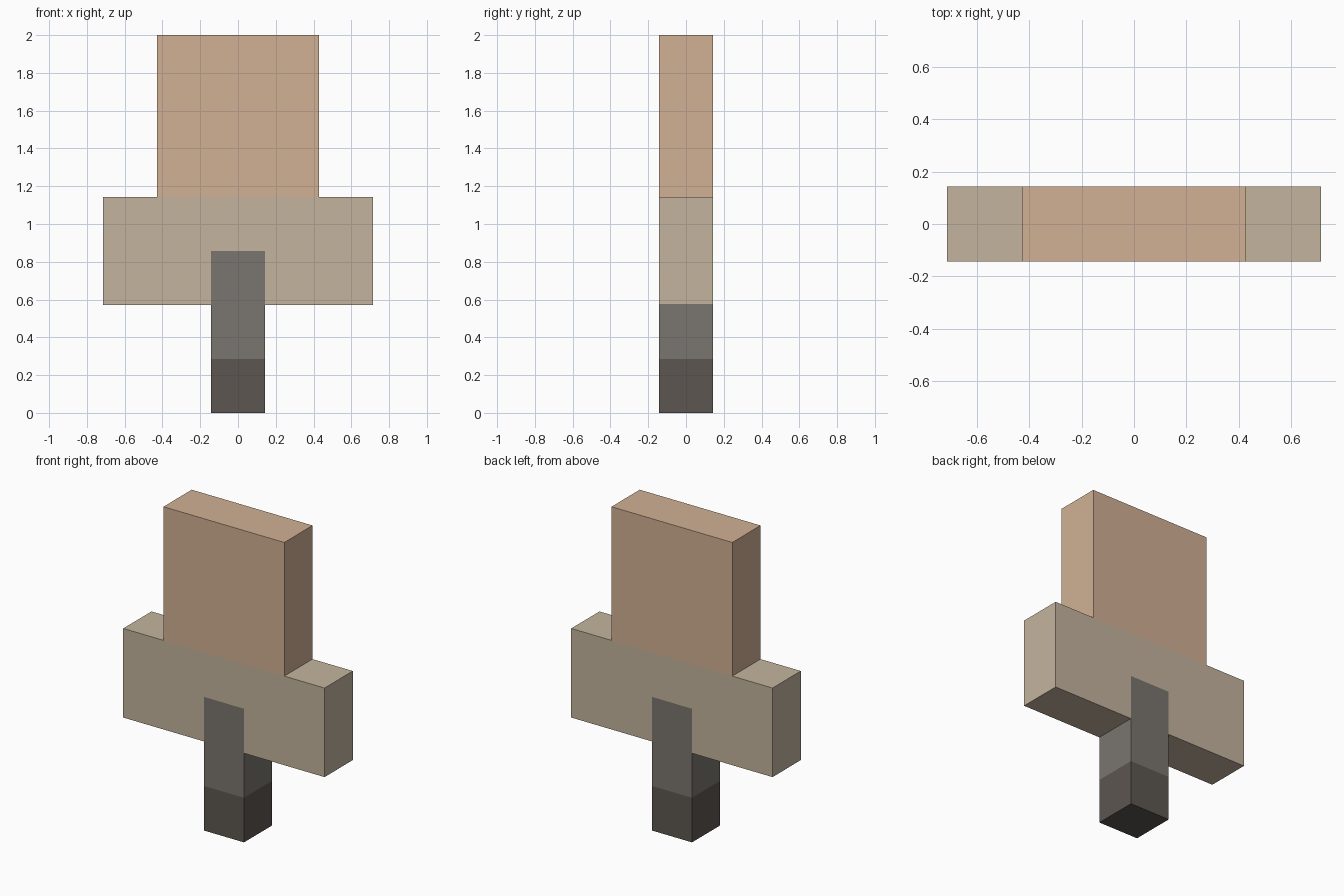
import bpy
import bmesh

if "Cube" in bpy.data.objects:
    bpy.data.objects.remove(bpy.data.objects["Cube"])

U = 2 / 14  # one grid cell of the blocky figure


def material(name, rgb):
    # Display colour (0-255) to linear
    mat = bpy.data.materials.new(name)
    mat.diffuse_color = [((c / 255 + 0.055) / 1.055) ** 2.4 for c in rgb] + [1]
    mat.use_nodes = True
    mat.node_tree.nodes["Principled BSDF"].inputs["Base Color"].default_value = mat.diffuse_color
    return mat


def slab(name, profile, mat):
    # Front (x, z) outline in cells, extruded through the depth
    bm = bmesh.new()
    face = bm.faces.new([bm.verts.new((x * U, -U, z * U)) for x, z in profile])
    ext = bmesh.ops.extrude_face_region(bm, geom=[face], use_keep_orig=True)
    verts = [g for g in ext["geom"] if isinstance(g, bmesh.types.BMVert)]
    bmesh.ops.translate(bm, verts=verts, vec=(0, 2 * U, 0))
    bmesh.ops.recalc_face_normals(bm, faces=bm.faces[:])
    mesh = bpy.data.meshes.new(name)
    bm.to_mesh(mesh)
    bm.free()
    mesh.materials.append(mat)
    obj = bpy.data.objects.new(name, mesh)
    bpy.context.collection.objects.link(obj)
    return obj


def rect(half, low, high):
    return [(-half, low), (half, low), (half, high), (-half, high)]


# Upper block
slab("upper_block", rect(3, 8, 14), material("tan", (209, 177, 148)))

# Wide middle block, notched to receive the post
slab("wide_block",
     [(-5, 4), (-1, 4), (-1, 6), (1, 6), (1, 4), (5, 4), (5, 8), (-5, 8)],
     material("beige", (196, 180, 158)))

# Post and its darker foot
slab("post", rect(1, 2, 6), material("grey", (122, 118, 112)))
slab("foot", rect(1, 0, 2), material("dark_grey", (92, 86, 80)))
